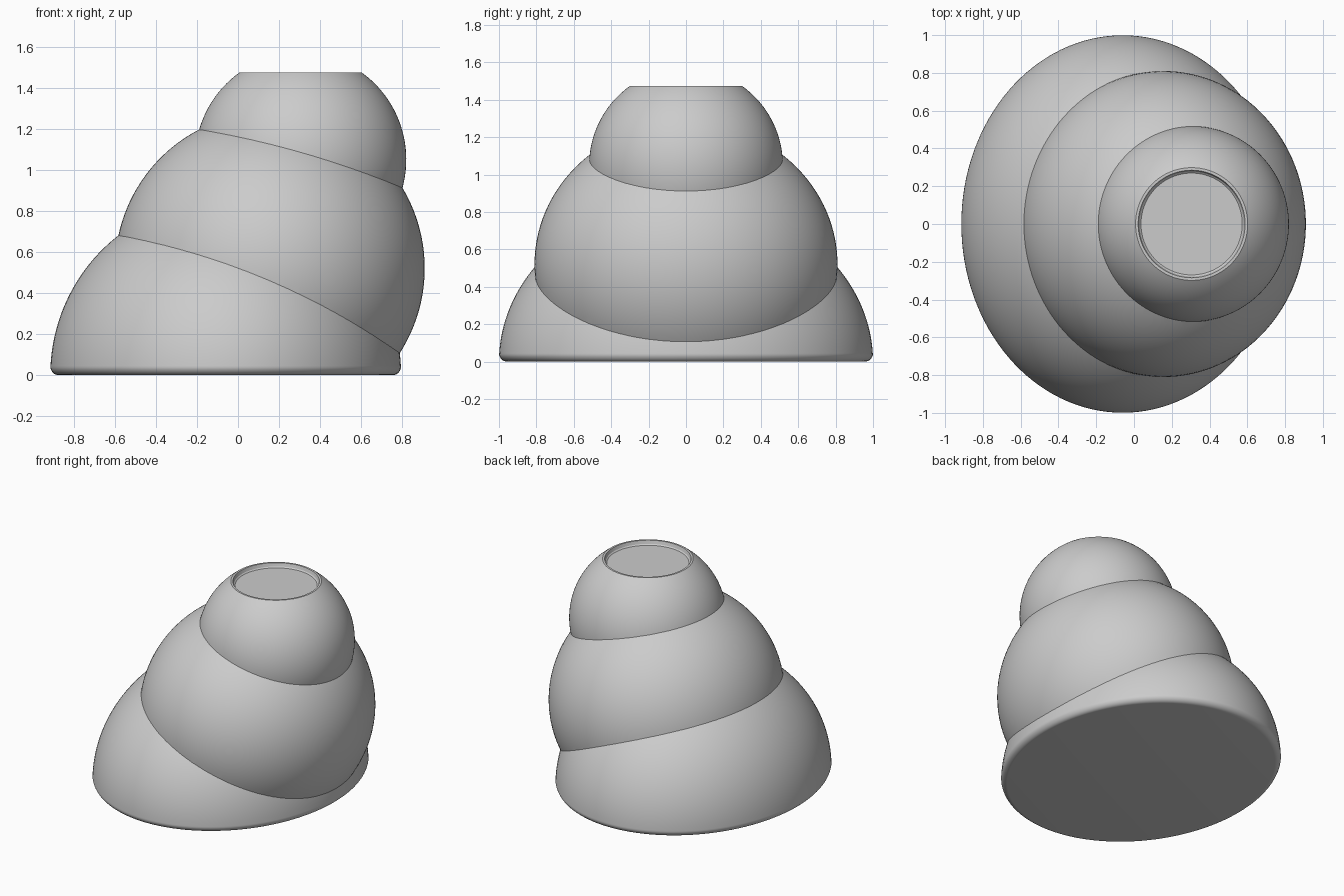
import bpy, bmesh, math

if "Cube" in bpy.data.objects:
    bpy.data.objects.remove(bpy.data.objects["Cube"])

SEGMENTS = 128

gray = bpy.data.materials.new("plain_gray")
gray.diffuse_color = (0.6, 0.6, 0.6, 1)
gray.use_nodes = True
gray.node_tree.nodes["Principled BSDF"].inputs["Base Color"].default_value = gray.diffuse_color


def lathe(name, profile, centre_x, rx, ry):
    """Closed solid from (radius factor, z) rings, stretched to an oval."""
    bm = bmesh.new()
    rings = []
    for f, z in profile:
        rings.append([bm.verts.new((centre_x + rx * f * math.cos(a), ry * f * math.sin(a), z))
                      for a in (2 * math.pi * i / SEGMENTS for i in range(SEGMENTS))])
    for lo, hi in zip(rings, rings[1:]):
        for i in range(SEGMENTS):
            j = (i + 1) % SEGMENTS
            bm.faces.new((lo[i], lo[j], hi[j], hi[i]))
    bm.faces.new(rings[0][::-1])
    bm.faces.new(rings[-1])
    mesh = bpy.data.meshes.new(name)
    bm.to_mesh(mesh)
    bm.free()
    ob = bpy.data.objects.new(name, mesh)
    bpy.context.collection.objects.link(ob)
    mesh.materials.append(gray)
    return ob


def arc(zc, rz, z0, z1, n=40):
    """Ellipse arc from height z0 to z1, evenly spaced by angle."""
    a0, a1 = math.asin((z0 - zc) / rz), math.asin((z1 - zc) / rz)
    return [(math.cos(a), zc + rz * math.sin(a))
            for a in (a0 + (a1 - a0) * i / n for i in range(n + 1))]


# Lower bulge: rounded foot, then a half dome
FILLET = 0.045
foot = [(1 - FILLET * (1 - math.sin(t)), FILLET * (1 - math.cos(t)))
        for t in (math.pi / 2 * i / 8 for i in range(8))]
lower = lathe("stacked_body", foot + arc(0.0, 0.86, FILLET, 0.855), -0.06, 0.855, 1.0)

# Middle bulge
middle = lathe("middle_bulge", arc(0.52, 0.76, 0.03, 1.275), 0.155, 0.755, 0.81)

# Upper bulge: cut flat on top, with a narrow lip and a shallow dish
RX = 0.515
dish = [(0.283 / RX, 1.475), (0.276 / RX, 1.452), (0.268 / RX, 1.445)]
upper = lathe("upper_bulge", arc(1.05, 0.52, 0.75, 1.475) + dish, 0.305, RX, 0.518)

# Join the three bulges into one skin
bpy.context.view_layer.objects.active = lower
for part in (middle, upper):
    mod = lower.modifiers.new("join", 'BOOLEAN')
    mod.operation = 'UNION'
    mod.solver = 'EXACT'
    mod.object = part
    bpy.ops.object.modifier_apply(modifier=mod.name)
    bpy.data.objects.remove(part)

bpy.ops.object.select_all(action='DESELECT')
lower.select_set(True)
bpy.ops.object.shade_smooth_by_angle(angle=math.radians(25))
